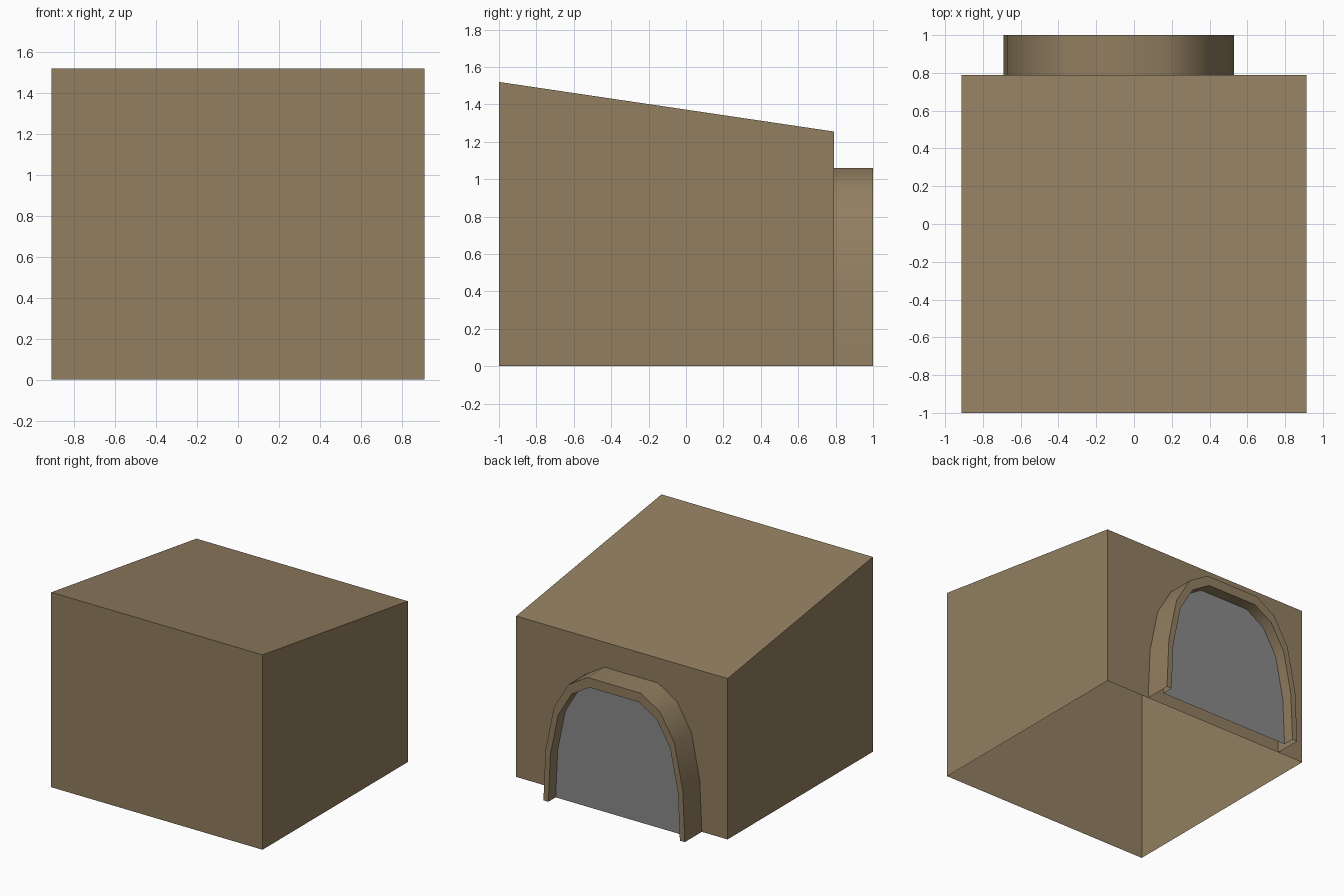
import bpy, bmesh

if "Cube" in bpy.data.objects:
    bpy.data.objects.remove(bpy.data.objects["Cube"])

def material(name, rgb):
    m = bpy.data.materials.new(name)
    m.diffuse_color = (*rgb, 1)
    m.use_nodes = True
    m.node_tree.nodes["Principled BSDF"].inputs["Base Color"].default_value = m.diffuse_color
    return m

BROWN = material("tan brown", (0.285, 0.210, 0.118))
GREY = material("door grey", (0.255, 0.255, 0.255))

def make_object(name, bm, mat):
    mesh = bpy.data.meshes.new(name)
    bm.to_mesh(mesh)
    bm.free()
    mesh.materials.append(mat)
    ob = bpy.data.objects.new(name, mesh)
    bpy.context.collection.objects.link(ob)
    return ob

def strip(bm, a, b):
    """Bridge two matching open rows of vertices."""
    for i in range(len(a) - 1):
        bm.faces.new((a[i], a[i + 1], b[i + 1], b[i]))

W, FRONT, BACK = 0.912, -1.0, 0.79

# Hut shell: sloped roof box, open underneath
bm = bmesh.new()
profile = [(FRONT, 0), (FRONT, 1.52), (BACK, 1.255), (BACK, 0)]
left, right = [[bm.verts.new((x, y, z)) for y, z in profile] for x in (-W, W)]
strip(bm, left, right)
bm.faces.new(left)
bm.faces.new(right[::-1])
bmesh.ops.recalc_face_normals(bm, faces=bm.faces)
# an open shell: make sure the roof faces up
if max(bm.faces, key=lambda f: f.calc_center_median().z).normal.z < 0:
    bmesh.ops.reverse_faces(bm, faces=bm.faces)
make_object("hut_shell", bm, BROWN)

# Arch outline, mirrored about an off-centre axis
CX, DOOR_Y, LIP_Y = -0.08, 0.91, 1.0
half = [(0.61, 0), (0.592, 0.40), (0.52, 0.75), (0.395, 0.96), (0.23, 1.06)]
outline = half + [(-x, z) for x, z in reversed(half)]

def arch_row(bm, y, scale=1.0):
    return [bm.verts.new((CX + x * scale, y, z * scale)) for x, z in outline]

# Arched surround: outer band, front lip and inner reveal, open underneath
bm = bmesh.new()
rows = [arch_row(bm, BACK), arch_row(bm, LIP_Y),
        arch_row(bm, LIP_Y, 0.93), arch_row(bm, DOOR_Y, 0.93)]
for a, b in zip(rows, rows[1:]):
    strip(bm, a, b)
bm.normal_update()
if sum(f.normal.y for f in bm.faces) < 0:
    bmesh.ops.reverse_faces(bm, faces=bm.faces)
arch = make_object("arch_surround", bm, BROWN)
bpy.context.view_layer.objects.active = arch
arch.select_set(True)
bpy.ops.object.shade_smooth_by_angle(angle=0.7)

# Door panel set back inside the arch
bm = bmesh.new()
panel = bm.faces.new(arch_row(bm, DOOR_Y, 0.93))
panel.normal_update()
if panel.normal.y < 0:
    panel.normal_flip()
make_object("door_panel", bm, GREY)
